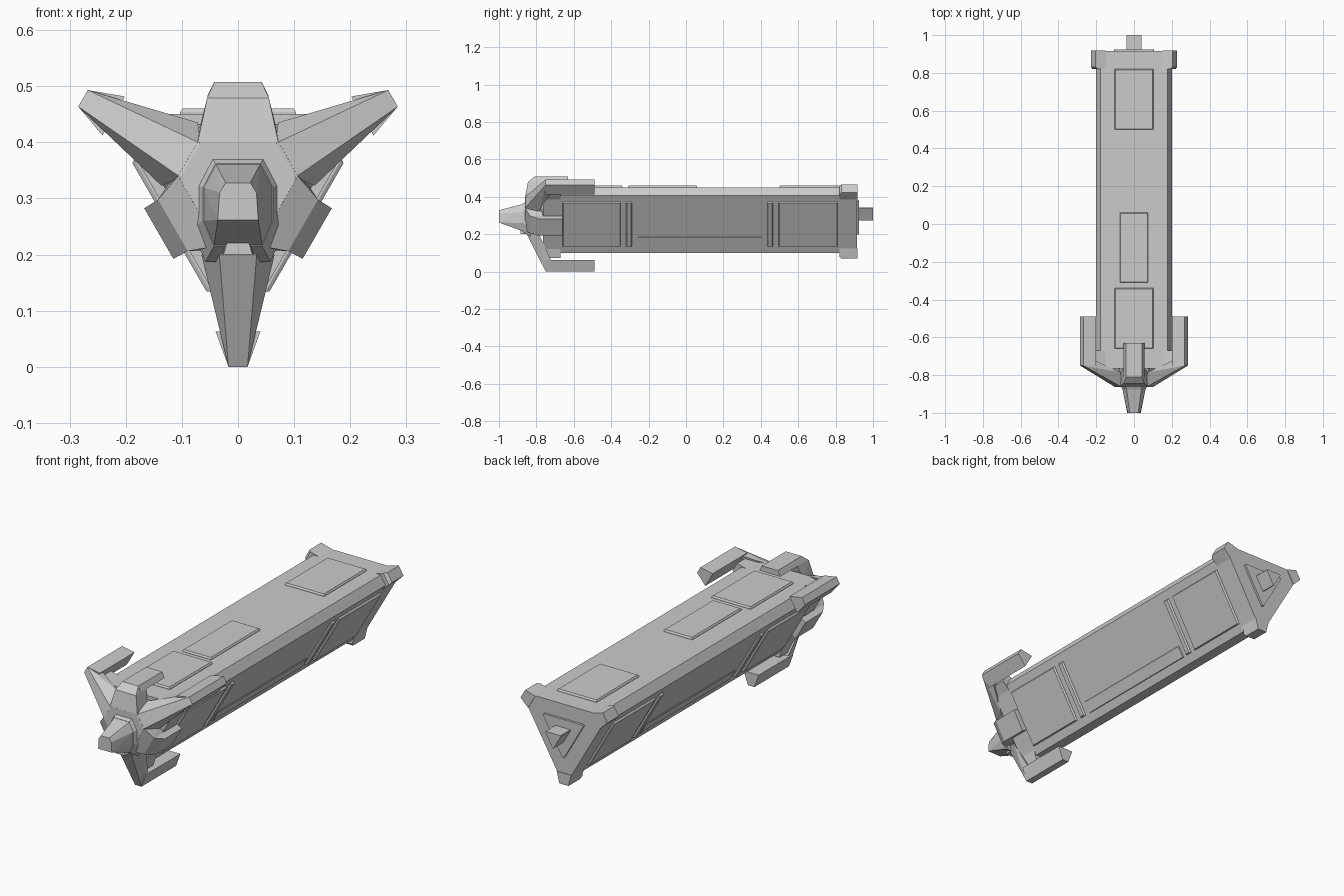
import bpy, bmesh
from math import sin, cos, radians, sqrt

if "Cube" in bpy.data.objects:
    bpy.data.objects.remove(bpy.data.objects["Cube"])

ZC = 0.319          # height of the long axis
AP = 0.131          # distance from axis to each flat side


def place(a, t, r, y):
    """Point at sideways t, radial r, along y, on the spoke at angle a from straight up."""
    a = radians(a)
    return (r * sin(a) + t * cos(a), y, ZC + r * cos(a) - t * sin(a))


def build(name, hulls):
    """One object made of convex solids, each given by its corner points."""
    me = bpy.data.meshes.new(name)
    bm = bmesh.new()
    for pts in hulls:
        vs = [bm.verts.new(p) for p in pts]
        res = bmesh.ops.convex_hull(bm, input=vs)
        junk = [v for v in set(res["geom_interior"] + res["geom_unused"])
                if isinstance(v, bmesh.types.BMVert)]
        bmesh.ops.delete(bm, geom=junk, context='VERTS')
    bmesh.ops.dissolve_limit(bm, angle_limit=radians(1), verts=bm.verts[:], edges=bm.edges[:])
    bmesh.ops.recalc_face_normals(bm, faces=bm.faces[:])
    bm.to_mesh(me)
    bm.free()
    ob = bpy.data.objects.new(name, me)
    bpy.context.collection.objects.link(ob)
    return ob


def spoke(a, half):
    """Mirror (t, r, y) points across the spoke."""
    return [place(a, s * t, r, y) for t, r, y in half for s in (-1, 1)]


def prism(half, y0, y1):
    """Threefold prism from a corner's (t, r) points."""
    return [p for a in (60, 180, 300) for t, r in half
            for p in spoke(a, [(t, r, y0), (t, r, y1)])]


def panel(a, t0, t1, y0, y1, h=0.01, bev=0.004):
    return [place(a, t, AP + r, y) for r, b in ((-0.01, 0), (h * 0.4, 0), (h, bev))
            for t in (t0 + b, t1 - b) for y in (y0 + b, y1 - b)]


CORNERS = (("upper_right", 60), ("lower", 180), ("upper_left", 300))
SIDES = (("right", 120), ("left", 240))

# Long three-sided body with trimmed corners
build("body", [prism([(0.025, 0.219)], -0.765, 0.915)])

# Corner caps at both ends of the body
for label, a in CORNERS:
    for end, y0, y1, r in (("rear", 0.82, 0.918, 0.25), ("front", -0.765, -0.67, 0.245)):
        build(f"{end}_cap_{label}", [spoke(a, [
            (0.024, r, y0 + 0.012), (0.024, r, y1), (0.028, r - 0.012, y0),
            (0.038, 0.196, y0), (0.038, 0.196, y1)])])

# Raised panels on the top
for name, w, y0, y1 in (("rear", 0.103, 0.50, 0.82), ("middle", 0.075, -0.31, 0.06),
                        ("front", 0.103, -0.66, -0.34)):
    build(f"top_panel_{name}", [panel(0, -w, w, y0, y1)])

# Raised panels and ribs on the two lower sides
for label, a in SIDES:
    for name, y0, y1 in (("front_panel", -0.66, -0.35), ("front_rib", -0.32, -0.29),
                         ("rear_rib", 0.435, 0.465), ("rear_panel", 0.495, 0.81)):
        build(f"{label}_{name}", [panel(a, -0.136, 0.136, y0, y1)])
    s = 1 if label == "right" else -1
    t0, t1 = sorted((s * 0.079, s * 0.137))
    build(f"{label}_long_strip", [panel(a, t0, t1, -0.26, 0.41, 0.004, 0.002)])

# Rear plate and plug
build("rear_plate", [prism([(0.004, 0.12)], 0.90, 0.925)])
build("rear_plug", [prism([(0.002, 0.046)], 0.90, 1.0)])

# Front hub: six-cornered block
build("hub", [prism([(0.035, 0.103)], -0.86, -0.86) + prism([(0.06, 0.125)], -0.76, -0.76)])

# Three swept-back claws, each with a long tip
for label, a in CORNERS:
    arm = spoke(a, [(0.035, 0.098, -0.862), (0.017, 0.319, -0.75),
                    (0.065, 0.12, -0.785), (0.026, 0.225, -0.765), (0.03, 0.262, -0.72)])
    tip = spoke(a, [(t, r, y) for t, r in ((0.04, 0.256), (0.017, 0.319))
                    for y in (-0.75, -0.49)])
    build(f"claw_{label}", [arm, tip])

# Clamp reaching over the top
web = spoke(0, [(0.072, 0.081, -0.86), (0.042, 0.189, -0.81), (0.055, 0.16, -0.845),
                (0.07, 0.10, -0.78), (0.05, 0.17, -0.76)])
bar = spoke(0, [(t, r, y) for t, r in ((0.055, 0.163), (0.042, 0.189))
                for y in (-0.81, -0.63)])
build("top_clamp", [web, bar])

# Short clamps over the two lower sides
for label, a in SIDES:
    web = spoke(a, [(0.072, 0.081, -0.86), (0.053, 0.134, -0.835),
                    (0.07, 0.10, -0.77), (0.053, 0.134, -0.765)])
    bar = spoke(a, [(0.053, 0.134, -0.835), (0.052, 0.163, -0.79),
                    (0.053, 0.134, -0.66), (0.052, 0.163, -0.66)])
    build(f"{label}_clamp", [web, bar])

# Tapered nose and the flared collar behind it
base = [(0.04, 0.362), (0.062, 0.32), (0.062, 0.26), (0.043, 0.215)]
tip = [(0.022, 0.328), (0.033, 0.31), (0.036, 0.262)]
ring = lambda pts, y, k=1.0: [(s * x * k, y, 0.295 + (z - 0.295) * k) for x, z in pts for s in (-1, 1)]
build("nose", [ring(base, -0.87) + ring(tip, -1.0), ring(base, -0.875) + ring(base, -0.83, 1.35)])
build("nose_chin", [ring([(0.016, 0.232), (0.026, 0.2)], -0.885)
                    + ring([(0.022, 0.24), (0.028, 0.2)], -0.84)])
